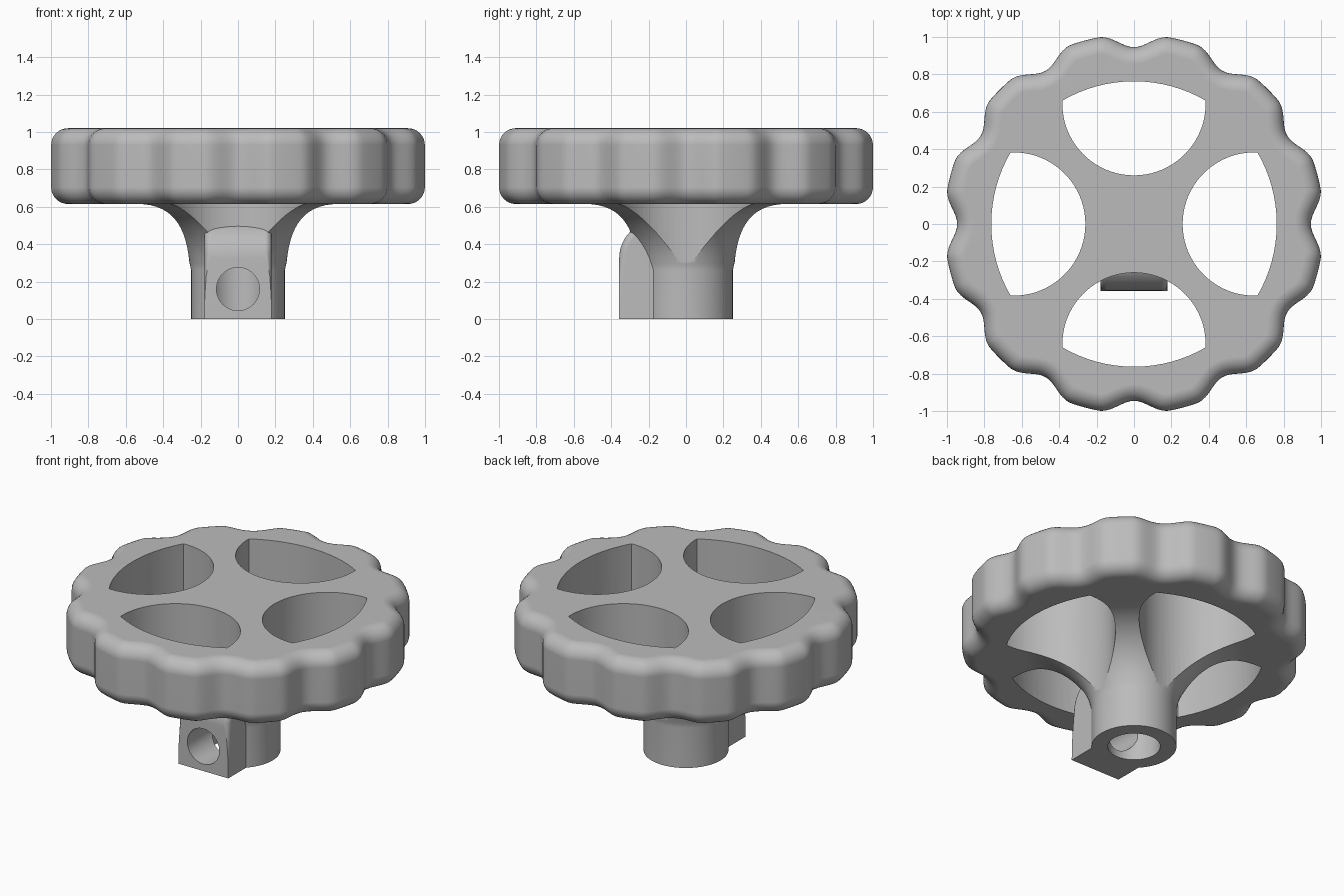
import bpy, bmesh
from math import sin, cos, pi, radians, atan2, hypot

cube = bpy.data.objects.get("Cube")
if cube:
    bpy.data.objects.remove(cube)

grey = bpy.data.materials.new("plain grey")
grey.use_nodes = True
grey.diffuse_color = (0.5, 0.5, 0.5, 1)
grey.node_tree.nodes["Principled BSDF"].inputs["Base Color"].default_value = (0.5, 0.5, 0.5, 1)

TOP, UNDER = 1.02, 0.615      # rim heights
HUB_R, HUB_TOP = 0.25, 0.26
LOBES, PER_LOBE = 12, 24
COUNT = LOBES * PER_LOBE


def finish(name, bm):
    bmesh.ops.recalc_face_normals(bm, faces=bm.faces[:])
    mesh = bpy.data.meshes.new(name)
    bm.to_mesh(mesh)
    bm.free()
    obj = bpy.data.objects.new(name, mesh)
    bpy.context.collection.objects.link(obj)
    mesh.materials.append(grey)
    return obj


def loft(name, rings):
    """Skin a stack of equal closed rings and cap both ends."""
    bm = bmesh.new()
    loops = [[bm.verts.new(p) for p in ring] for ring in rings]
    n = len(loops[0])
    for a, b in zip(loops, loops[1:]):
        for i in range(n):
            j = (i + 1) % n
            bm.faces.new((a[i], a[j], b[j], b[i]))
    bm.faces.new(loops[0])
    bm.faces.new(loops[-1])
    return finish(name, bm)


def circle(r, z, n=COUNT):
    return [(r * cos(2 * pi * i / n), r * sin(2 * pi * i / n), z) for i in range(n)]


def combine(target, tool, operation):
    bpy.context.view_layer.objects.active = target
    mod = target.modifiers.new("combine", "BOOLEAN")
    mod.operation, mod.object, mod.solver = operation, tool, "EXACT"
    bpy.ops.object.modifier_apply(modifier=mod.name)
    bpy.data.objects.remove(tool)


# Scalloped grip outline
def grip_point(a):
    step = 2 * pi / LOBES
    off = abs((a + step / 2) % step - step / 2)
    width = radians(10.8)
    dip = 0.035 * (1 + cos(pi * off / width)) if off < width else 0
    r = 1.0155 - dip
    return r * cos(a), r * sin(a)


def grip_ring(inset, z):
    ring = []
    for i in range(COUNT):
        a, e = 2 * pi * i / COUNT, 0.002
        (x, y), (x0, y0), (x1, y1) = grip_point(a), grip_point(a - e), grip_point(a + e)
        tx, ty = x1 - x0, y1 - y0
        length = hypot(tx, ty)
        ring.append((x - inset * ty / length, y + inset * tx / length, z))
    return ring


# Wheel body: hub, flared underside, rounded scalloped rim
rings = [circle(HUB_R, 0), circle(HUB_R, HUB_TOP)]
FLARE = 0.4
for k in range(1, 17):
    a = radians(6.5 + (90 - 6.5) * k / 16)
    rings.append(circle(HUB_R + FLARE * (1 - cos(a)), UNDER - FLARE + FLARE * sin(a)))
FILLET, STEPS = 0.09, 8
quarter = [pi / 2 * k / STEPS for k in range(STEPS + 1)]
rings += [grip_ring(FILLET * (1 - sin(a)), UNDER + FILLET * (1 - cos(a))) for a in quarter]
rings += [grip_ring(FILLET * (1 - cos(a)), TOP - FILLET * (1 - sin(a))) for a in quarter]
wheel = loft("handwheel", rings)

# Four windows between the spokes
CENTRE, WIN_R, OUTER = 0.643, 0.383, 0.763
half = atan2(0.382, 0.66)
shape = []
for k in range(41):
    a = pi - 0.045 + (pi + 0.09) * k / 40
    shape.append((WIN_R * cos(a), CENTRE + WIN_R * sin(a)))
for k in range(17):
    a = pi / 2 - half + 2 * half * k / 16
    shape.append((OUTER * cos(a), OUTER * sin(a)))
for q in range(4):
    c, s = cos(q * pi / 2), sin(q * pi / 2)
    turned = [(x * c - y * s, x * s + y * c) for x, y in shape]
    cutter = loft("window_cutter", [[(x, y, z) for x, y in turned] for z in (0.2, 1.2)])
    combine(wheel, cutter, "DIFFERENCE")

# Set-screw boss with a rounded shoulder
SHOULDER, BOSS_FRONT, BOSS_TOP = 0.2, -0.357, 0.525
side = [(-0.1, 0), (BOSS_FRONT, 0)]
for k in range(13):
    a = pi / 2 * k / 12
    side.append((BOSS_FRONT + SHOULDER * (1 - cos(a)), BOSS_TOP - SHOULDER * (1 - sin(a))))
side.append((-0.1, BOSS_TOP))
boss = loft("set_screw_boss", [[(x, y, z) for y, z in side] for x in (-0.18, 0.18)])
bm = bmesh.new()
bm.from_mesh(boss.data)
shoulder_edges = [e for e in bm.edges
                  if abs(e.verts[0].co.x - e.verts[1].co.x) < 0.01
                  and min(v.co.z for v in e.verts) > BOSS_TOP - SHOULDER - 0.01]
bmesh.ops.bevel(bm, geom=shoulder_edges, offset=0.035, segments=4, profile=0.5, affect="EDGES")
bm.to_mesh(boss.data)
bm.free()
combine(wheel, boss, "UNION")

# Shaft bore and set-screw hole
bore = loft("bore_cutter", [circle(0.155, z, 64) for z in (-0.1, 0.5)])
combine(wheel, bore, "DIFFERENCE")
screw = loft("screw_cutter", [[(x, y, z + 0.16) for x, z, _ in circle(0.115, 0, 48)]
                              for y in (-0.5, -0.03)])
combine(wheel, screw, "DIFFERENCE")

# Smooth shading with crisp edges
bpy.ops.object.select_all(action="DESELECT")
wheel.select_set(True)
bpy.context.view_layer.objects.active = wheel
bpy.ops.object.shade_smooth_by_angle(angle=radians(28))
weighted = wheel.modifiers.new("even shading", "WEIGHTED_NORMAL")
weighted.keep_sharp = True
